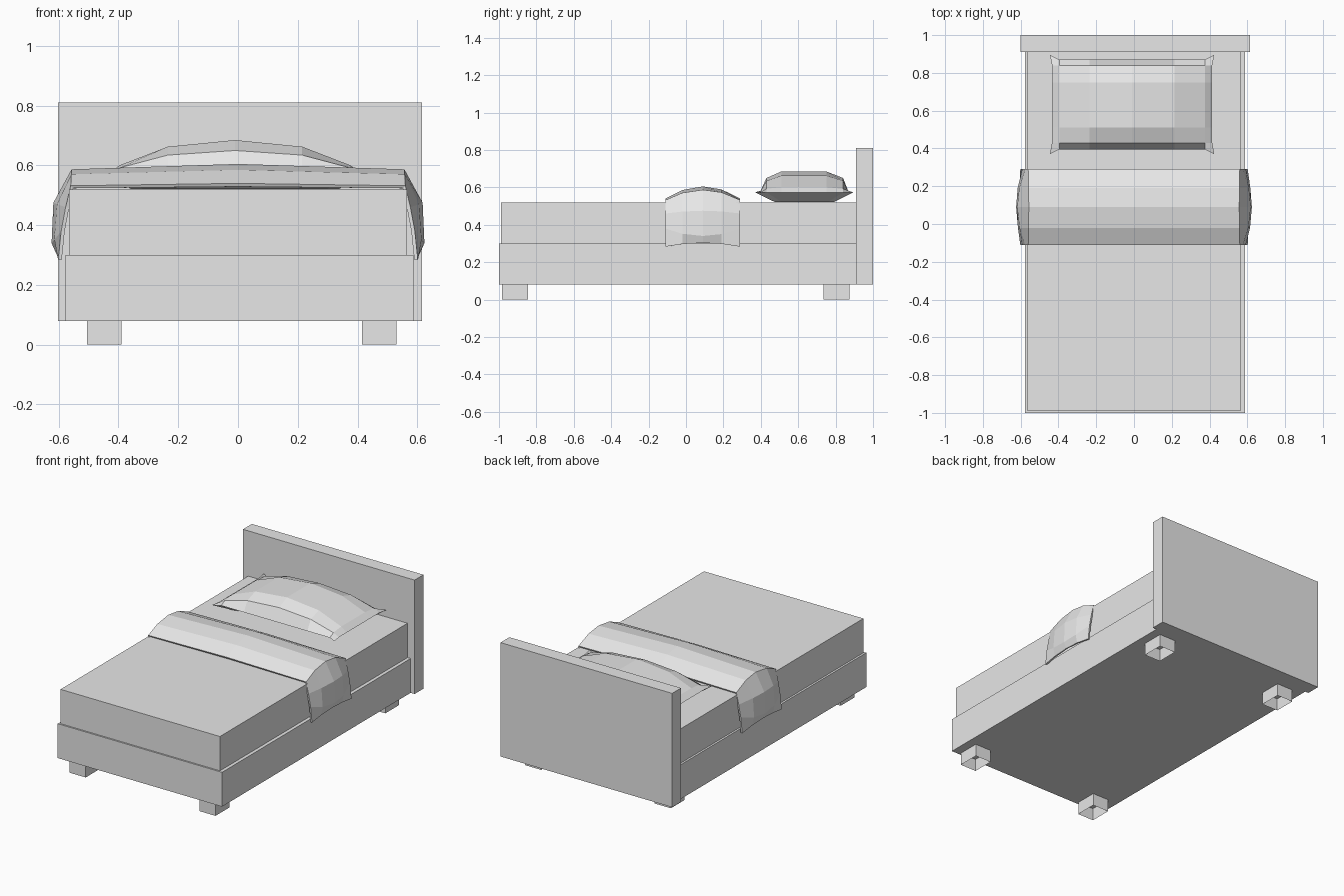
import bpy
import bmesh

cube = bpy.data.objects.get("Cube")
if cube:
    bpy.data.objects.remove(cube, do_unlink=True)

grey = bpy.data.materials.new("plain_grey")
grey.use_nodes = True
grey.diffuse_color = (0.8, 0.8, 0.8, 1)
grey.node_tree.nodes["Principled BSDF"].inputs["Base Color"].default_value = grey.diffuse_color


def finish(name, bm):
    bmesh.ops.recalc_face_normals(bm, faces=bm.faces)
    mesh = bpy.data.meshes.new(name)
    bm.to_mesh(mesh)
    bm.free()
    mesh.materials.append(grey)
    obj = bpy.data.objects.new(name, mesh)
    bpy.context.collection.objects.link(obj)
    return obj


def box(name, low, high, open_ends=False):
    bm = bmesh.new()
    bmesh.ops.create_cube(bm, size=1)
    for v in bm.verts:
        v.co = [(a + b) / 2 + c * (b - a) for a, b, c in zip(low, high, v.co)]
    bm.normal_update()
    if open_ends:
        caps = [f for f in bm.faces if abs(f.normal.z) > 0.5]
        bmesh.ops.delete(bm, geom=caps, context='FACES_ONLY')
    return finish(name, bm)


def grid(bm, rows):
    """Skin a rectangular net of points with quads."""
    net = [[bm.verts.new(p) for p in row] for row in rows]
    for r, s in zip(net, net[1:]):
        for i in range(len(r) - 1):
            bm.faces.new((r[i], r[i + 1], s[i + 1], s[i]))
    return net


# Frame and mattress
box("bed_base", (-0.578, -1, 0.08), (0.587, 0.91, 0.30))
box("mattress", (-0.565, -0.99, 0.30), (0.565, 0.91, 0.52))
box("headboard", (-0.602, 0.91, 0.08), (0.615, 1, 0.81))

# Hollow feet
for side, x in (("right", -0.505), ("left", 0.415)):
    for end, y in (("front", -0.985), ("back", 0.735)):
        box(f"{end}_{side}_foot", (x, y, 0), (x + 0.115, y + 0.14, 0.08), True)

# Folded blanket: hem outline swells to a fuller outline along the middle
hem = [(0, 0.54), (0.56, 0.532), (0.577, 0.46), (0.592, 0.38), (0.602, 0.283)]
crown = [(0, 0.605), (0.557, 0.587), (0.618, 0.475), (0.624, 0.34), (0.606, 0.303)]
rows = []
for y, swell in ((-0.11, 0), (-0.02, 0.7), (0.09, 1), (0.19, 0.75), (0.29, 0)):
    half = [(a + (c - a) * swell, y, b + (d - b) * swell)
            for (a, b), (c, d) in zip(hem, crown)]
    rows.append([(-x, y, z) for x, y, z in half[:0:-1]] + half)
bm = bmesh.new()
grid(bm, rows)
blanket = finish("blanket", bm)
if sum(p.normal.z for p in blanket.data.polygons) < 0:
    blanket.data.flip_normals()
shell = blanket.modifiers.new("thickness", 'SOLIDIFY')
shell.thickness = 0.012
shell.offset = -1

# Pillow: puffed top inside a pinched seam, tapering to a flat underside
mid_x, seam_z = -0.01, 0.573
columns = (-0.435, -0.385, -0.225, 0, 0.225, 0.385, 0.435)
puff = (0, 0.25, 0.8, 1, 0.8, 0.25, 0)
rows = []
for y, height in ((0.37, 0), (0.43, 0.077), (0.51, 0.112),
                  (0.75, 0.112), (0.84, 0.077), (0.895, 0)):
    row = []
    for x, p in zip(columns, puff):
        py, px = y, x
        if height == 0 and p > 0:
            py += 0.025 if y < 0.6 else -0.025
        if p == 0 and height > 0:
            px *= 0.975
        row.append((mid_x + px, py, seam_z + height * p))
    rows.append(row)
bm = bmesh.new()
net = grid(bm, rows)
rim = net[0] + [r[-1] for r in net[1:-1]] + net[-1][::-1] + [r[0] for r in net[-2:0:-1]]
under = [bm.verts.new((mid_x + (v.co.x - mid_x) * 0.8,
                       0.635 + (v.co.y - 0.635) * 0.6, 0.521)) for v in rim]
for i in range(len(rim)):
    bm.faces.new((rim[i - 1], rim[i], under[i], under[i - 1]))
bm.faces.new(under)
finish("pillow", bm)
